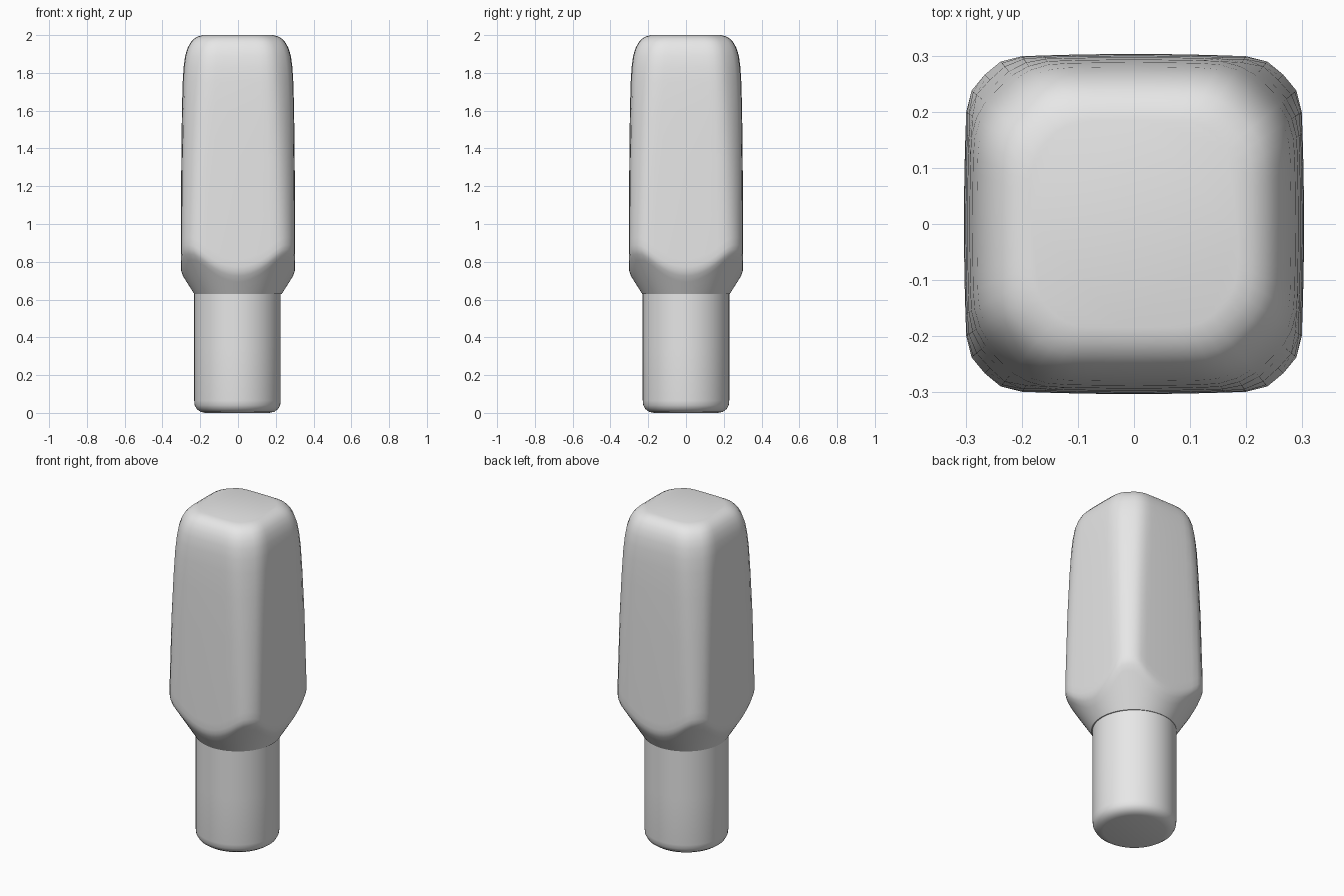
import bpy, bmesh, math

if "Cube" in bpy.data.objects:
    bpy.data.objects.remove(bpy.data.objects["Cube"])

SIDES = 64
ANGLES = [2 * math.pi * i / SIDES for i in range(SIDES)]

grey = bpy.data.materials.new("plain_grey")
grey.use_nodes = True
grey.diffuse_color = (0.8, 0.8, 0.8, 1)
grey.node_tree.nodes["Principled BSDF"].inputs["Base Color"].default_value = (0.8, 0.8, 0.8, 1)


def square_radius(angle, half, corner):
    """Distance to the edge of a rounded, slightly bulging square."""
    c, s = abs(math.cos(angle)), abs(math.sin(angle))
    big, small = max(c, s), min(c, s)
    ratio = small / big
    k = half - corner
    if half * ratio <= k:
        t = half / big
    else:
        t = k * (c + s) + math.sqrt(max(0, corner ** 2 - (k * (c - s)) ** 2))
    return t * (1 - 0.03 * ratio ** 2)


def loft(name, rings, x=0):
    """Skin rings of (radius, height) pairs and cap both ends."""
    bm = bmesh.new()
    loops = [[bm.verts.new((x + r * math.cos(a), r * math.sin(a), z))
              for a, (r, z) in zip(ANGLES, ring)] for ring in rings]
    for low, high in zip(loops, loops[1:]):
        for i in range(SIDES):
            j = (i + 1) % SIDES
            bm.faces.new((low[i], low[j], high[j], high[i]))
    bm.faces.new(loops[0][::-1])
    bm.faces.new(loops[-1])
    mesh = bpy.data.meshes.new(name)
    bm.to_mesh(mesh)
    bm.free()
    obj = bpy.data.objects.new(name, mesh)
    bpy.context.collection.objects.link(obj)
    mesh.materials.append(grey)
    bpy.ops.object.select_all(action="DESELECT")
    obj.select_set(True)
    bpy.context.view_layer.objects.active = obj
    bpy.ops.object.shade_smooth_by_angle(angle=math.radians(30))


# Round shank with a softened foot
shank = [(0.17, 0), (0.195, 0.006), (0.215, 0.02), (0.226, 0.04),
         (0.229, 0.065), (0.229, 0.35), (0.229, 0.64)]
loft("shank", [[(r, z)] * SIDES for r, z in shank], x=-0.003)

# Square head: a cone cuts scallops into the lower end of each side
NECK_R, NECK_Z, SLOPE = 0.232, 0.63, 0.63
base = [square_radius(a, 0.303, 0.098) for a in ANGLES]
breaks = [NECK_Z + (r - NECK_R) / SLOPE for r in base]
rings = [[(NECK_R, NECK_Z)] * SIDES]
for drop in (0.05, 0.018):
    rings.append([(r - drop * SLOPE, z - drop) for r, z in zip(base, breaks)])
rings.append([(r - 0.003, z + 0.006) for r, z in zip(base, breaks)])
for rise in (0.03, 0.07):
    rings.append([(r, z + rise) for r, z in zip(base, breaks)])

# Upper head: height, half width, corner radius, closing in a soft crown
crown = [(1.05, 0.302, 0.105), (1.35, 0.3, 0.12), (1.6, 0.297, 0.14),
         (1.75, 0.293, 0.15), (1.83, 0.288, 0.155), (1.89, 0.28, 0.155),
         (1.93, 0.268, 0.15), (1.96, 0.252, 0.14), (1.98, 0.234, 0.13),
         (1.993, 0.212, 0.12), (2.0, 0.185, 0.1)]
for z, half, corner in crown:
    rings.append([(square_radius(a, half, corner), z) for a in ANGLES])
loft("square_head", rings)
